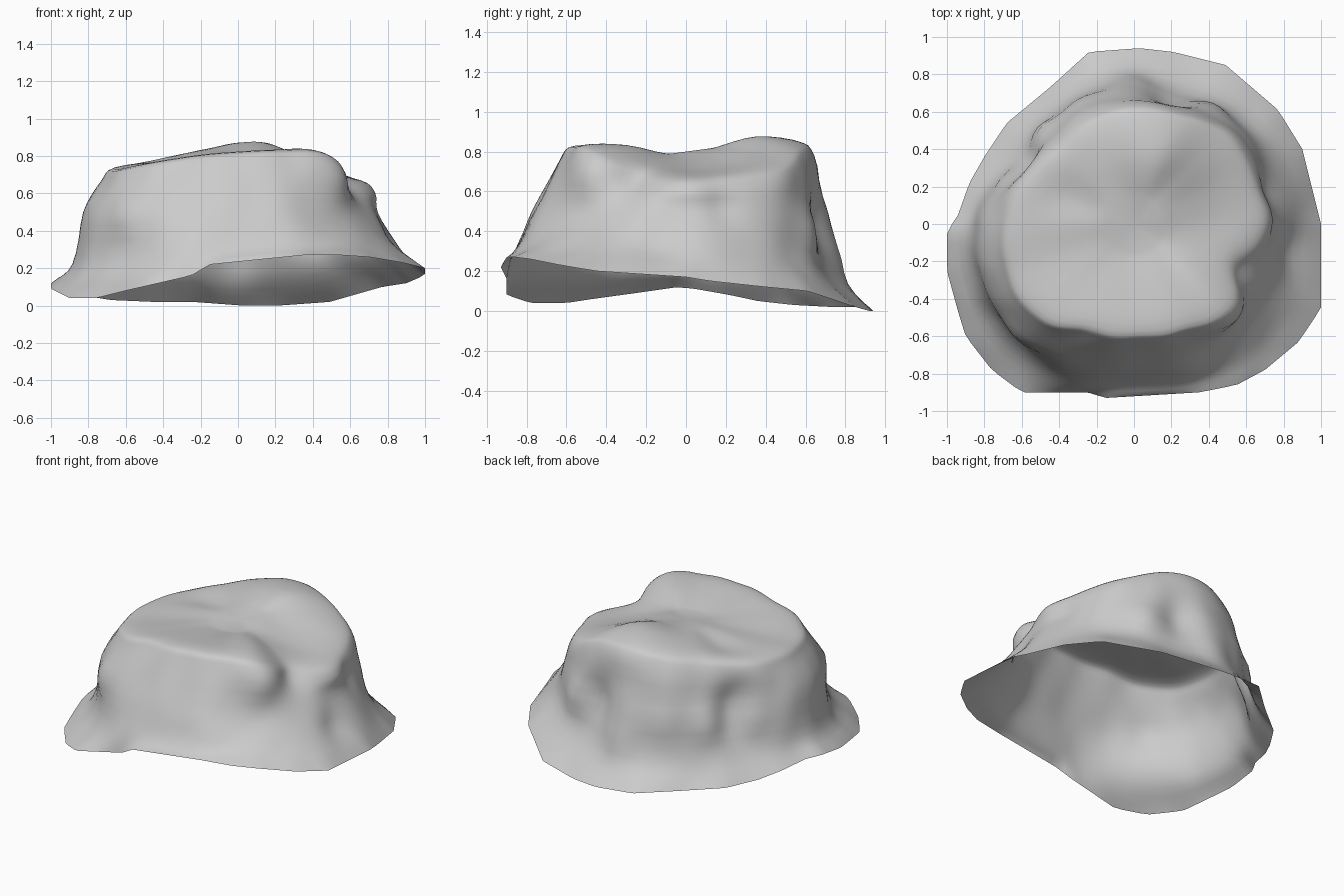
import bpy, bmesh, math
from mathutils import Vector, noise

if "Cube" in bpy.data.objects:
    bpy.data.objects.remove(bpy.data.objects["Cube"], do_unlink=True)

SEGMENTS = 120  # columns around the shell
STEPS = 4       # rows between neighbouring rings

# Ragged brim outline, counter-clockwise from the left side
BRIM = [(1, 0, .17), (.97, .12, .15), (.9, .4, .12), (.77, .61, .1), (.49, .85, .02),
        (.21, .92, 0), (.03, .94, 0), (-.24, .92, .02), (-.45, .73, .02), (-.68, .54, .03),
        (-.8, .36, .05), (-.88, .22, .08), (-.94, .05, .11), (-1, -.04, .12),
        (-1, -.25, .09), (-.94, -.47, .06), (-.9, -.6, .04), (-.76, -.78, .04),
        (-.6, -.9, .08), (-.25, -.9, .16), (-.15, -.93, .22), (.35, -.9, .27),
        (.55, -.86, .27), (.7, -.78, .26), (.88, -.63, .23), (1, -.45, .2)]

# Radius and height of each ring in sixteen directions
FOOT_R = [.86, .83, .8, .75, .78, .76, .74, .76, .87, .91, .91, .91, .85, .89, .91, .88]
FOOT_Z = [.32, .3, .26, .2, .19, .18, .2, .22, .23, .2, .2, .27, .31, .33, .34, .34]
WALL_R = [.75, .76, .74, .69, .71, .7, .68, .69, .81, .85, .84, .81, .77, .78, .76, .75]
EDGE_R = [.7, .69, .68, .62, .61, .6, .58, .63, .7, .73, .72, .63, .61, .63, .67, .64]
EDGE_Z = [.67, .69, .74, .83, .85, .82, .79, .76, .74, .73, .76, .8, .82, .83, .82, .7]
TOP_Z = [.72, .74, .8, .87, .87, .84, .81, .77, .77, .76, .78, .8, .81, .82, .83, .76]

# Hollows (negative) and bulges (positive) in the wall: place, size, depth
DENTS = [((.2, .68, .45), .12, -.04), ((.4, .64, .4), .13, .05),
         ((0, .76, .25), .12, .02), ((-.3, .66, .4), .1, .02),
         ((.74, .2, .52), .1, -.03), ((.86, -.15, .3), .12, -.04),
         ((.52, -.44, .68), .12, .04), ((.6, -.28, .66), .11, -.05),
         ((-.55, .32, .45), .15, -.07), ((-.72, .28, .4), .1, .06),
         ((-.5, .47, .4), .1, .04), ((-.62, -.6, .5), .12, .03)]


def curve(a, b, c, d, t):
    """Smooth curve through b and c."""
    return b + .5 * t * (c - a + t * (2 * a - 5 * b + 4 * c - d + t * (3 * (b - c) + d - a)))


def around(values, angle):
    """Read a closed ring of values at an angle."""
    n = len(values)
    place = angle / math.tau * n
    i = int(place)
    return curve(*(values[(i + k) % n] for k in (-1, 0, 1, 2)), place - i)


def polar(radius, angle, z):
    return Vector((radius * math.cos(angle), radius * math.sin(angle), z))


def brim_point(angle):
    """Where a ray from the centre meets the straight-sided outline."""
    ray = Vector((math.cos(angle), math.sin(angle)))
    for p, q in zip(BRIM, BRIM[1:] + BRIM[:1]):
        p, q = Vector(p), Vector(q)
        side_p, side_q = ray.cross(p.xy), ray.cross(q.xy)
        if side_p <= 0 < side_q and ray.dot(p.xy + q.xy) > 0:
            return p.lerp(q, side_p / (side_p - side_q))
    return Vector(BRIM[0])


def weather(point):
    """Push the wall in and out; leave the brim edge alone."""
    out = Vector((point.x, point.y, 0)).normalized()
    shift = sum(depth * math.exp(-((point - Vector(c)).length / size) ** 2)
                for c, size, depth in DENTS)
    wall = min(1, max(0, (point.xy.length - .3) * 3))
    shift += .015 * wall * noise.noise(point * 5)
    return point + out * shift


def column(angle):
    """One profile from the brim edge to near the centre of the top."""
    edge = around(EDGE_R, angle)
    edge_z = around(EDGE_Z, angle)
    knots = [brim_point(angle),
             polar(around(FOOT_R, angle), angle, around(FOOT_Z, angle)),
             polar(around(WALL_R, angle), angle, .5),
             polar(edge + .03, angle, edge_z - .07),
             polar(edge - .04, angle, edge_z),
             polar(edge * .6, angle, around(TOP_Z, angle)),
             polar(.15, angle, .8 + .02 * math.sin(angle))]
    padded = [knots[0] * 2 - knots[1]] + knots + [knots[-1]]
    points = [knots[0]]
    for i in range(len(knots) - 1):
        for s in range(1, STEPS + 1):
            points.append(weather(curve(*padded[i:i + 4], s / STEPS)))
    return points


# Open shell: flared brim, weathered wall and uneven top
bm = bmesh.new()
columns = [[bm.verts.new(p) for p in column(math.tau * i / SEGMENTS)]
           for i in range(SEGMENTS)]
centre = bm.verts.new((0, 0, .8))
for left, right in zip(columns, columns[1:] + columns[:1]):
    for j in range(len(left) - 1):
        bm.faces.new((left[j], right[j], right[j + 1], left[j + 1]))
    bm.faces.new((left[-1], right[-1], centre))
mesh = bpy.data.meshes.new("rock_shell")
bm.to_mesh(mesh)
bm.free()
shell = bpy.data.objects.new("rock_shell", mesh)
bpy.context.collection.objects.link(shell)

# Plain grey stone
stone = bpy.data.materials.new("stone_grey")
stone.use_nodes = True
grey = (.6, .6, .6, 1)
stone.diffuse_color = grey
stone.node_tree.nodes["Principled BSDF"].inputs["Base Color"].default_value = grey
mesh.materials.append(stone)
mesh.shade_smooth()
